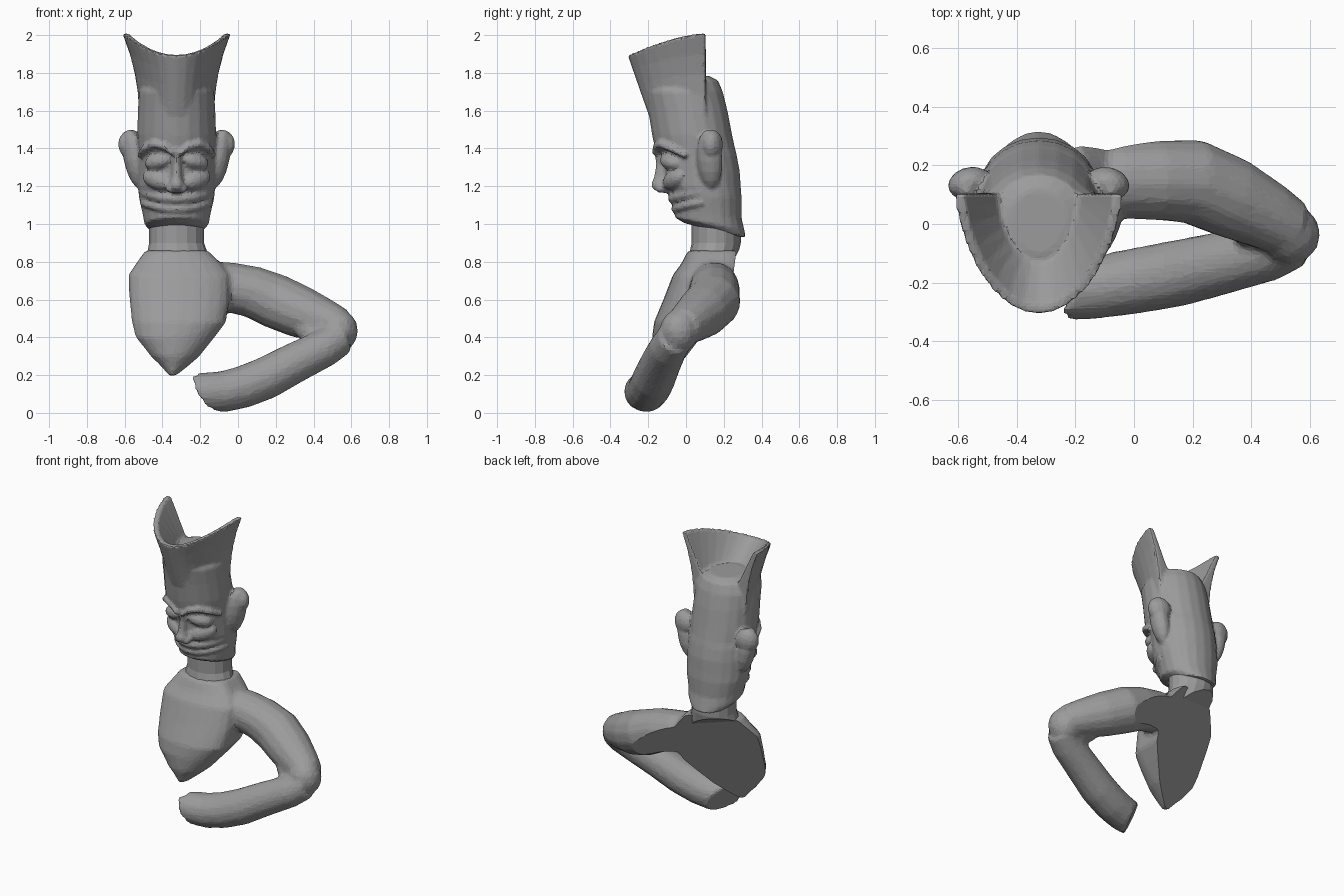
import bpy, bmesh, math
from mathutils import Vector, Matrix

if "Cube" in bpy.data.objects:
    bpy.data.objects.remove(bpy.data.objects["Cube"])

stone = bpy.data.materials.new("grey_stone")
stone.use_nodes = True
COLOR = (0.33, 0.33, 0.33, 1)
stone.diffuse_color = COLOR
stone.node_tree.nodes["Principled BSDF"].inputs["Base Color"].default_value = COLOR
CX = -0.325  # middle of the head


def finish(name, bm):
    bmesh.ops.recalc_face_normals(bm, faces=bm.faces)
    mesh = bpy.data.meshes.new(name)
    bm.to_mesh(mesh)
    bm.free()
    mesh.materials.append(stone)
    obj = bpy.data.objects.new(name, mesh)
    bpy.context.collection.objects.link(obj)
    return obj


def fuse(obj, voxel, smoothing, ratio):
    """Melt overlapping solids into one softly carved surface."""
    melt = obj.modifiers.new("melt", 'REMESH')
    melt.mode = 'VOXEL'
    melt.voxel_size = voxel
    soften = obj.modifiers.new("soften", 'SMOOTH')
    soften.iterations = smoothing
    obj.modifiers.new("facet", 'DECIMATE').ratio = ratio


def skin(bm, rings):
    """Bridge closed rings of points into a solid."""
    rows = [[bm.verts.new(p) for p in ring] for ring in rings]
    n = len(rows[0])
    for a, b in zip(rows, rows[1:]):
        for i in range(n):
            bm.faces.new((a[i], a[(i + 1) % n], b[(i + 1) % n], b[i]))
    bm.faces.new(rows[0])
    bm.faces.new(rows[-1])


def section(z, xl, xr, yf, yb, drop=0, mid=0.5, square=1.0, n=20):
    """Horizontal ring with its own left, right, front and back limits."""
    yc = yf + (yb - yf) * mid
    ring = []
    for i in range(n):
        a = 2 * math.pi * i / n
        c, s = math.cos(a), math.sin(a)
        if s > 0:
            c = math.copysign(abs(c) ** square, c)
            s = s ** square
        y = yc + s * ((yb - yc) if s > 0 else (yc - yf))
        z_here = z - drop * (y - yf) / (yb - yf)
        ring.append(((xl + xr) / 2 + c * (xr - xl) / 2, y, z_here))
    return ring


def tube(bm, path, n=12):
    """Round limb through (x, y, z, radius) points."""
    pts = [Vector(p[:3]) for p in path]
    last = len(pts) - 1
    rings, prev, u = [], None, None
    for i, p in enumerate(pts):
        t = (pts[min(i + 1, last)] - pts[max(i - 1, 0)]).normalized()
        if prev is None:
            u = t.orthogonal().normalized()
        else:
            u = prev.rotation_difference(t) @ u
        prev, v = t, t.cross(u)
        r = path[i][3]
        rings.append([p + r * (u * math.cos(k * 2 * math.pi / n)
                               + v * math.sin(k * 2 * math.pi / n)) for k in range(n)])
    skin(bm, rings)


def blob(bm, loc, size, rot=(0, 0, 0)):
    spin = Matrix.Rotation(rot[2], 4, 'Z') @ Matrix.Rotation(rot[1], 4, 'Y') @ Matrix.Rotation(rot[0], 4, 'X')
    bmesh.ops.create_uvsphere(bm, u_segments=12, v_segments=8, radius=1,
                              matrix=Matrix.Translation(loc) @ spin @ Matrix.Diagonal((*size, 1)))


def cut(bm, point, normal):
    """Break off everything on the normal's side and close the wound."""
    geom = bm.verts[:] + bm.edges[:] + bm.faces[:]
    bmesh.ops.bisect_plane(bm, geom=geom, plane_co=point, plane_no=Vector(normal).normalized(), clear_outer=True)
    bmesh.ops.holes_fill(bm, edges=[e for e in bm.edges if e.is_boundary], sides=0)


# Bent forearm with a slanting broken wrist
bm = bmesh.new()
tube(bm, [(0.54, -0.055, 0.4, 0.097), (0.46, -0.093, 0.345, 0.102), (0.3, -0.133, 0.265, 0.108),
          (0.15, -0.168, 0.185, 0.114), (0.03, -0.19, 0.138, 0.113), (-0.08, -0.208, 0.112, 0.11),
          (-0.18, -0.225, 0.11, 0.104), (-0.28, -0.24, 0.12, 0.09)], 14)
cut(bm, (-0.155, -0.215, 0.1), (-0.8, 0.45, -0.4))

# Upper arm, elbow and chest melted together
tube(bm, [(-0.18, 0.13, 0.675, 0.13), (-0.04, 0.15, 0.665, 0.133), (0.08, 0.15, 0.64, 0.138),
          (0.2, 0.145, 0.59, 0.146), (0.33, 0.09, 0.535, 0.14), (0.46, 0.025, 0.485, 0.118),
          (0.54, -0.02, 0.455, 0.1)], 14)
blob(bm, (0.53, -0.035, 0.435), (0.107, 0.105, 0.115))
blob(bm, (0.42, 0.0, 0.44), (0.12, 0.08, 0.08))
chest = [(0.195, -0.375, -0.325, -0.135), (0.3, -0.475, -0.205, -0.175), (0.4, -0.55, -0.125, -0.18),
         (0.48, -0.565, -0.065, -0.17), (0.6, -0.575, -0.045, -0.12), (0.73, -0.58, -0.045, -0.07),
         (0.79, -0.54, -0.09, -0.025), (0.86, -0.49, -0.16, 0.01)]
skin(bm, [section(z, l, r, f, 0.3, mid=0.28, square=0.5) for z, l, r, f in chest])
body = finish("chest_and_arm", bm)
fuse(body, 0.016, 3, 0.2)

# Slanting broken back of the chest
bm = bmesh.new()
bm.from_object(body, bpy.context.evaluated_depsgraph_get())
body.modifiers.clear()
cut(bm, (-0.1, 0.25, 0.75), (-0.39, 1, -0.46))
bm.to_mesh(body.data)
bm.free()

# Neck, its lower back corner broken away
bm = bmesh.new()
neck = [(0.78, -0.49, -0.14, 0.01, 0.25), (0.83, -0.485, -0.155, 0.015, 0.275), (0.9, -0.47, -0.18, 0.03, 0.29),
        (1.0, -0.47, -0.18, 0.03, 0.29), (1.08, -0.48, -0.17, 0.02, 0.27)]
skin(bm, [section(*s, n=16) for s in neck])
cut(bm, (CX, 0.2, 0.82), (-0.39, 0.6, -1))
finish("neck", bm)

# Head, from the hem at the nape to the crown inside the hat
bm = bmesh.new()
head = [(1.005, 0.13, -0.01, 0.32, 0.08), (1.035, 0.17, -0.06, 0.31, 0.07), (1.08, 0.18, -0.055, 0.295, 0.05),
        (1.14, 0.2, -0.07, 0.295, 0), (1.2, 0.205, -0.105, 0.29, 0), (1.28, 0.205, -0.115, 0.285, 0),
        (1.36, 0.205, -0.125, 0.27, 0), (1.4, 0.205, -0.165, 0.26, 0), (1.47, 0.21, -0.18, 0.245, 0),
        (1.6, 0.205, -0.2, 0.22, 0), (1.7, 0.2, -0.22, 0.195, 0), (1.76, 0.17, -0.2, 0.17, 0),
        (1.785, 0.1, -0.1, 0.12, 0)]
skin(bm, [section(z, CX - w, CX + w, f, b, d, 0.55) for z, w, f, b, d in head])

# Flared hat wall, open at the back, rising to two rear corners
slices = []
for i in range(17):
    t = (i / 8 - 1) * math.pi / 2
    rise = math.sin(t) ** 2
    outer = [(1.58 + f * (0.315 + 0.115 * rise), 0.2 + 0.088 * f ** 2, -0.2 - 0.11 * f)
             for f in (0, 0.25, 0.5, 0.75, 1)]
    inner = [(1.895 + 0.115 * rise, 0.253, -0.275), (1.77, 0.14, -0.12), (1.58, 0.12, -0.1)]
    slices.append([(CX + w * math.sin(t), 0.105 + (front - 0.105) * max(math.cos(t), 0) ** 1.25, z)
                   for z, w, front in outer + inner])
skin(bm, slices)

# Brows, eyes, cheeks and ears, mirrored about the middle of the face
for s in (-1, 1):
    brow = [(0.02, -0.166, 1.37, 0.014), (0.06, -0.158, 1.41, 0.02), (0.12, -0.132, 1.425, 0.022),
            (0.17, -0.08, 1.4, 0.02), (0.2, 0.0, 1.36, 0.014)]
    tube(bm, [(CX + s * x, y, z, r) for x, y, z, r in brow], 8)
    blob(bm, (CX + s * 0.1, -0.083, 1.33), (0.08, 0.048, 0.042), (0, s * 0.2, s * 0.5))
    blob(bm, (CX + s * 0.105, -0.065, 1.235), (0.09, 0.045, 0.05), (0, -s * 0.3, s * 0.55))
    blob(bm, (CX + s * 0.03, -0.13, 1.19), (0.028, 0.034, 0.027))
    blob(bm, (CX + s * 0.222, 0.125, 1.345), (0.058, 0.07, 0.16), (0, s * 0.2, -s * 0.3))
    blob(bm, (CX + s * 0.238, 0.14, 1.42), (0.075, 0.055, 0.08), (0, s * 0.2, -s * 0.3))

# Nose
nose = [(1.165, 0.02, -0.135), (1.185, 0.045, -0.178), (1.21, 0.043, -0.188), (1.25, 0.031, -0.17),
        (1.32, 0.026, -0.16), (1.4, 0.033, -0.173)]
skin(bm, [section(z, CX - w, CX + w, f, -0.06, n=10) for z, w, f in nose])

# Wide smiling lips wrapped around the jaw
for z, front, r in ((1.135, -0.07, 0.028), (1.08, -0.055, 0.024)):
    lip = []
    for i in range(11):
        t = (i / 5 - 1) * 1.35
        lip.append((CX + 0.187 * math.sin(t), 0.13 + (front - 0.13) * math.cos(t),
                    z + 0.035 * math.sin(t) ** 2, r * (0.6 + 0.4 * math.cos(t))))
    tube(bm, lip, 8)
fuse(finish("head_and_hat", bm), 0.011, 3, 0.2)
